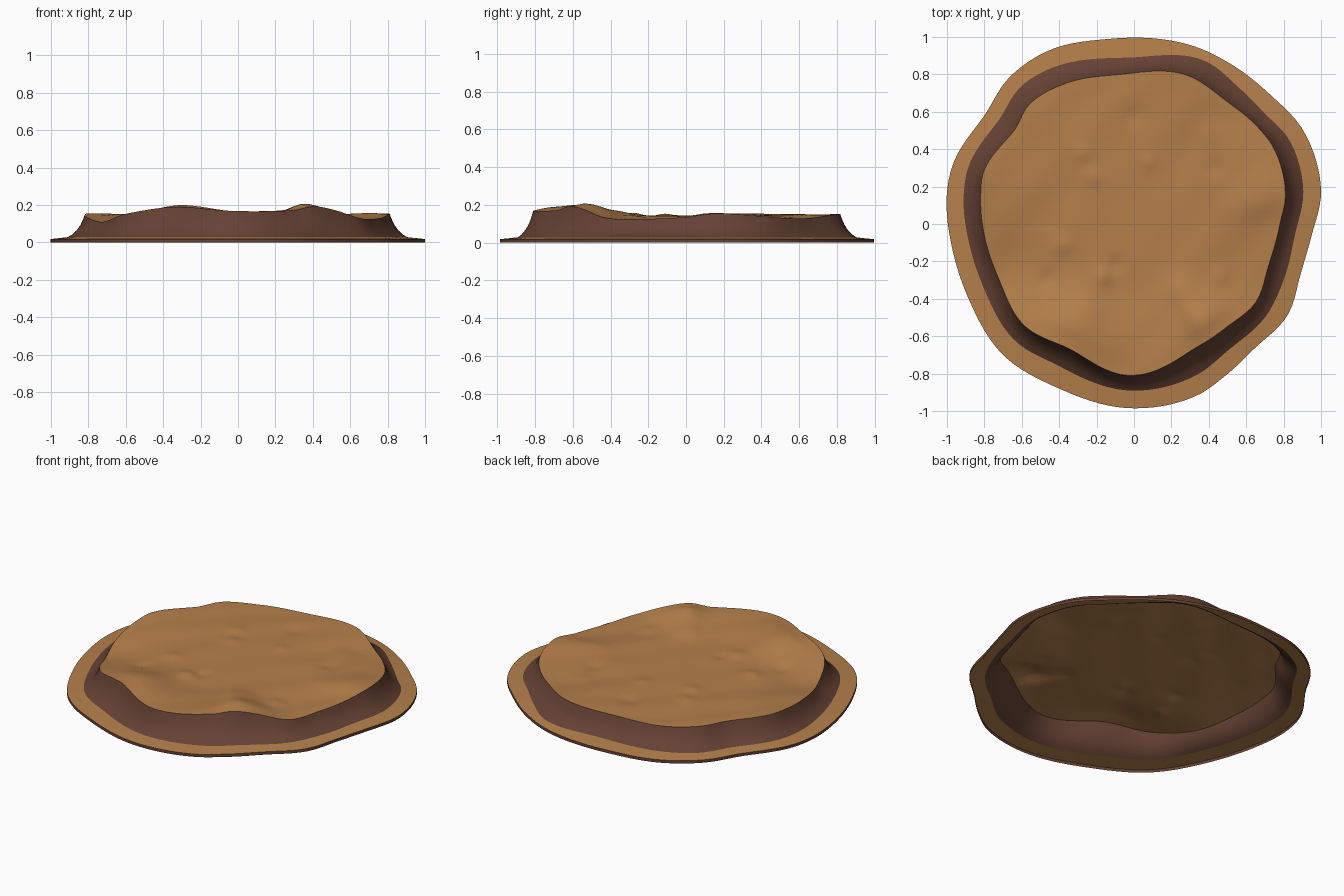
import bpy, bmesh, math

if "Cube" in bpy.data.objects:
    bpy.data.objects.remove(bpy.data.objects["Cube"])

N = 132  # segments around the island


def material(name, rgb):
    m = bpy.data.materials.new(name)
    m.diffuse_color = (*rgb, 1)
    m.use_nodes = True
    m.node_tree.nodes["Principled BSDF"].inputs["Base Color"].default_value = m.diffuse_color
    return m


SAND = material("tan earth", (0.46, 0.215, 0.07))
ROCK = material("brown rock", (0.13, 0.054, 0.034))

# Outlines read from above: shore edge (x, y), cliff foot (x, y), plateau rim (x, y, z)
SHORE = [(1.0, .18), (.905, .50), (.73, .69), (.51, .86), (.35, .94), (-.13, .99),
         (-.45, .93), (-.67, .78), (-.80, .58), (-.96, .34), (-1.0, .17), (-.97, -.14),
         (-.88, -.41), (-.70, -.70), (-.40, -.88), (-.02, -.985), (.33, -.92),
         (.49, -.81), (.65, -.66), (.82, -.49), (.89, -.27), (.95, -.06)]
FOOT = [(.905, .18), (.83, .45), (.70, .59), (.56, .73), (.36, .88), (-.02, .89),
        (-.45, .83), (-.61, .73), (-.72, .56), (-.88, .32), (-.91, .17), (-.88, -.11),
        (-.80, -.35), (-.64, -.62), (-.40, -.76), (-.03, -.89), (.33, -.81),
        (.51, -.67), (.70, -.50), (.80, -.30), (.86, -.06)]
RIM = [(.81, .155, .155), (.75, .40, .14), (.65, .53, .13), (.49, .66, .13),
       (.27, .80, .15), (-.07, .80, .145), (-.37, .75, .14), (-.56, .64, .15),
       (-.64, .50, .15), (-.80, .29, .155), (-.82, .13, .145), (-.80, -.06, .13),
       (-.72, -.30, .11), (-.59, -.54, .155), (-.34, -.67, .19), (-.02, -.81, .168),
       (.30, -.68, .172), (.40, -.62, .193), (.51, -.54, .175), (.65, -.42, .13),
       (.72, -.22, .125), (.78, 0, .135)]


def smooth_ring(pairs):
    """Sample a closed (angle, value) curve at N even angles with cubic interpolation."""
    p = sorted((a % math.tau, v) for a, v in pairs)
    n = len(p)
    p = ([(a - math.tau, v) for a, v in p[-3:]] + p + [(a + math.tau, v) for a, v in p[:3]])
    out = []
    for i in range(N):
        t = math.tau * i / N
        k = max(j for j in range(1, n + 4) if p[j][0] <= t)
        (a0, v0), (a1, v1), (a2, v2), (a3, v3) = p[k - 1:k + 3]
        h = a2 - a1
        m1, m2 = (v2 - v0) / (a2 - a0) * h, (v3 - v1) / (a3 - a1) * h
        s = (t - a1) / h
        out.append((2*s**3 - 3*s*s + 1) * v1 + (s**3 - 2*s*s + s) * m1
                   + (3*s*s - 2*s**3) * v2 + (s**3 - s*s) * m2)
    return out


def radii(points):
    return smooth_ring([(math.atan2(q[1], q[0]), math.hypot(q[0], q[1])) for q in points])


shore_r, foot_r, rim_r = radii(SHORE), radii(FOOT), radii(RIM)
rim_z = smooth_ring([(math.atan2(y, x), z) for x, y, z in RIM])


def ring(r, z):
    """Closed loop of points from per-angle radius and height functions."""
    return [(r(i) * math.cos(math.tau * i / N), r(i) * math.sin(math.tau * i / N), z(i))
            for i in range(N)]


def loft(name, rings, mat, centre=None):
    """Skin a stack of rings, innermost first, optionally closed by a centre point."""
    bm = bmesh.new()
    loops = [[bm.verts.new(c) for c in r] for r in rings]
    for a, b in zip(loops, loops[1:]):
        for i in range(N):
            j = (i + 1) % N
            bm.faces.new((a[i], b[i], b[j], a[j]))
    if centre:
        c = bm.verts.new(centre)
        for i in range(N):
            bm.faces.new((c, loops[0][i], loops[0][(i + 1) % N]))
    me = bpy.data.meshes.new(name)
    bm.to_mesh(me)
    bm.free()
    me.materials.append(mat)
    ob = bpy.data.objects.new(name, me)
    bpy.context.collection.objects.link(ob)
    bpy.context.view_layer.objects.active = ob
    bpy.ops.object.select_all(action='DESELECT')
    ob.select_set(True)
    bpy.ops.object.shade_smooth_by_angle(angle=math.radians(35))
    return ob


# Small dents and lumps on the plateau: x, y, height, width
LUMPS = [(0, .58, -.010, .05), (-.22, .25, .012, .05), (-.27, .38, .010, .05),
         (.40, .48, .010, .07), (.43, .30, -.010, .05), (.08, .33, .008, .04),
         (-.38, -.12, .012, .05), (-.46, -.30, -.012, .05), (-.17, -.28, .014, .05),
         (-.10, -.22, -.010, .04), (.46, -.28, .012, .05), (.25, -.35, .010, .08),
         (-.28, -.54, .015, .14), (.35, -.50, .015, .11)]


def plateau_z(x, y, f, edge):
    """Flat middle rising or falling to the rim height, with soft ripples."""
    w = min(1, max(0, (f - .42) / .50))
    w = w * w * (3 - 2 * w)
    z = .142 * (1 - w) + edge * w
    fade = min(1, max(0, (1 - f) / .12))
    ripple = .0025 * math.sin(15 * (x - y)) * min(1, f * 1.6)
    bumps = sum(h * math.exp(-((x - a)**2 + (y - b)**2) / (w2 * w2)) for a, b, h, w2 in LUMPS)
    return z + fade * (ripple + bumps)


# Plateau top
top = []
for k in range(1, 33):
    f = k / 32
    flat = ring(lambda i: rim_r[i] * f, lambda i: 0)
    top.append([(x, y, plateau_z(x, y, f, rim_z[i])) for i, (x, y, _) in enumerate(flat)])
loft("plateau_top", top, SAND, (0, 0, plateau_z(0, 0, 0, 0)))

# Cliff: steep under the rim, flaring out at the foot
FOOT_Z = .028
PROFILE = [(0, 1), (.10, .80), (.25, .55), (.48, .30), (.75, .11), (1, 0)]
loft("cliff", [ring(lambda i: rim_r[i] + (foot_r[i] - rim_r[i]) * o,
                    lambda i: FOOT_Z + (rim_z[i] - FOOT_Z) * h) for o, h in PROFILE], ROCK)

# Shore ledge around the foot
loft("shore_ledge", [ring(lambda i: foot_r[i] + (shore_r[i] - foot_r[i]) * t,
                          lambda i: FOOT_Z - .010 * t) for t in (0, .5, 1)], SAND)

# Thin rocky edge below the shore
loft("shore_edge", [ring(lambda i: shore_r[i], lambda i: z) for z in (.018, 0)], ROCK)
